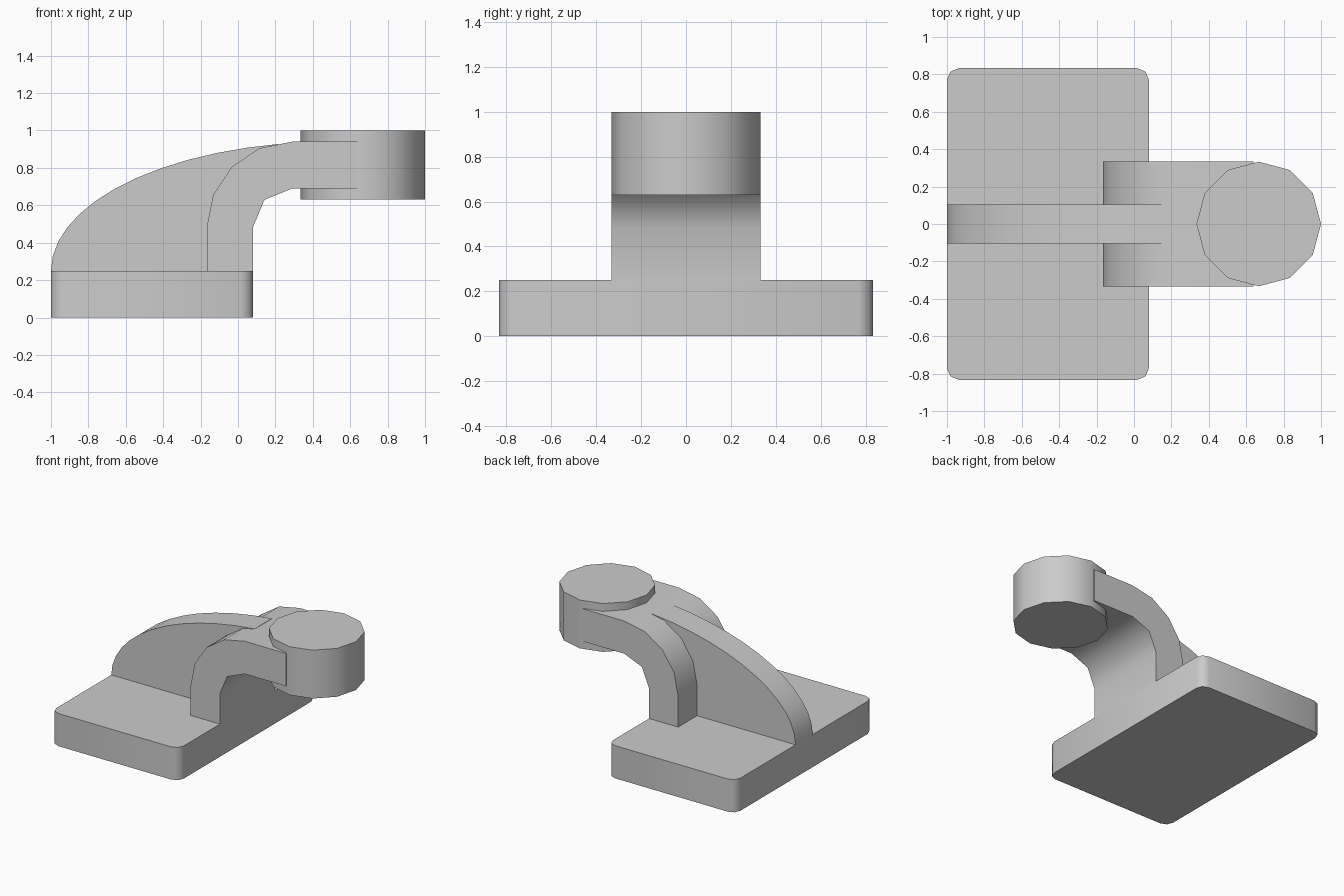
import bpy
import bmesh
from math import radians, cos, sin, pi
from mathutils import Vector

cube = bpy.data.objects.get("Cube")
if cube:
    bpy.data.objects.remove(cube, do_unlink=True)

GREY = (0.6, 0.6, 0.6, 1)
mat = bpy.data.materials.new("plain grey")
mat.use_nodes = True
mat.diffuse_color = GREY
mat.node_tree.nodes["Principled BSDF"].inputs["Base Color"].default_value = GREY


def arc(cx, cy, rx, ry, start, end, steps):
    """Points on an ellipse between two angles in degrees."""
    angles = [radians(start + (end - start) * i / steps) for i in range(steps + 1)]
    return [(cx + rx * cos(a), cy + ry * sin(a)) for a in angles]


def extrude(name, points, offset):
    """Extrude a closed outline of 3D points along offset, with sharp caps."""
    bm = bmesh.new()
    face = bm.faces.new([bm.verts.new(p) for p in points])
    new = bmesh.ops.extrude_face_region(bm, geom=[face])["geom"]
    bmesh.ops.translate(bm, vec=Vector(offset),
                        verts=[v for v in new if isinstance(v, bmesh.types.BMVert)])
    if not any(f is face for f in bm.faces) or len(bm.faces) < len(points) + 2:
        bm.faces.new([bm.verts[i] for i in range(len(points))])
    bmesh.ops.recalc_face_normals(bm, faces=bm.faces)
    mesh = bpy.data.meshes.new(name)
    bm.to_mesh(mesh)
    bm.free()
    mesh.materials.append(mat)
    obj = bpy.data.objects.new(name, mesh)
    bpy.context.collection.objects.link(obj)
    bpy.ops.object.select_all(action="DESELECT")
    obj.select_set(True)
    bpy.context.view_layer.objects.active = obj
    bpy.ops.object.shade_smooth_by_angle(angle=radians(50))
    return obj


def side_part(name, outline, half_width):
    """Part with an x-z outline, extruded evenly across y."""
    return extrude(name, [(x, -half_width, z) for x, z in outline], (0, 2 * half_width, 0))


def flat_part(name, outline, bottom, top):
    """Part with an x-y outline, extruded upwards."""
    return extrude(name, [(x, y, bottom) for x, y in outline], (0, 0, top - bottom))


# Base plate with rounded corners
R = 0.0625
X0, X1, Y = -1.0, 0.08, 0.833
plate = []
for cx, cy, start in ((X1 - R, Y - R, 0), (X0 + R, Y - R, 90),
                      (X0 + R, R - Y, 180), (X1 - R, R - Y, 270)):
    plate += arc(cx, cy, R, R, start, start + 90, 2)
flat_part("base_plate", plate, 0, 0.25)

# Bent arm rising from the plate and turning towards the boss
BX, BZ = 0.29, 0.483
arm = [(-0.167, 0.25)] + arc(BX, BZ, 0.457, 0.457, 180, 90, 4)
arm += [(0.64, 0.94), (0.64, 0.69)]
arm += arc(BX, BZ, 0.21, 0.207, 90, 180, 2) + [(0.08, 0.25)]
side_part("bent_arm", arm, 0.333)

# Round boss at the end of the arm
boss = arc(0.667, 0, 0.333, 0.333, 0, 360, 12)[:-1]
flat_part("round_boss", boss, 0.63, 1.0)

# Curved rib bracing the back of the arm
rib = arc(0.5, 0.25, 1.5, 0.69, 180, 101, 12)
rib += [(0.2, 0.85), (0, 0.6), (0, 0.25)]
side_part("curved_rib", rib, 0.104)
